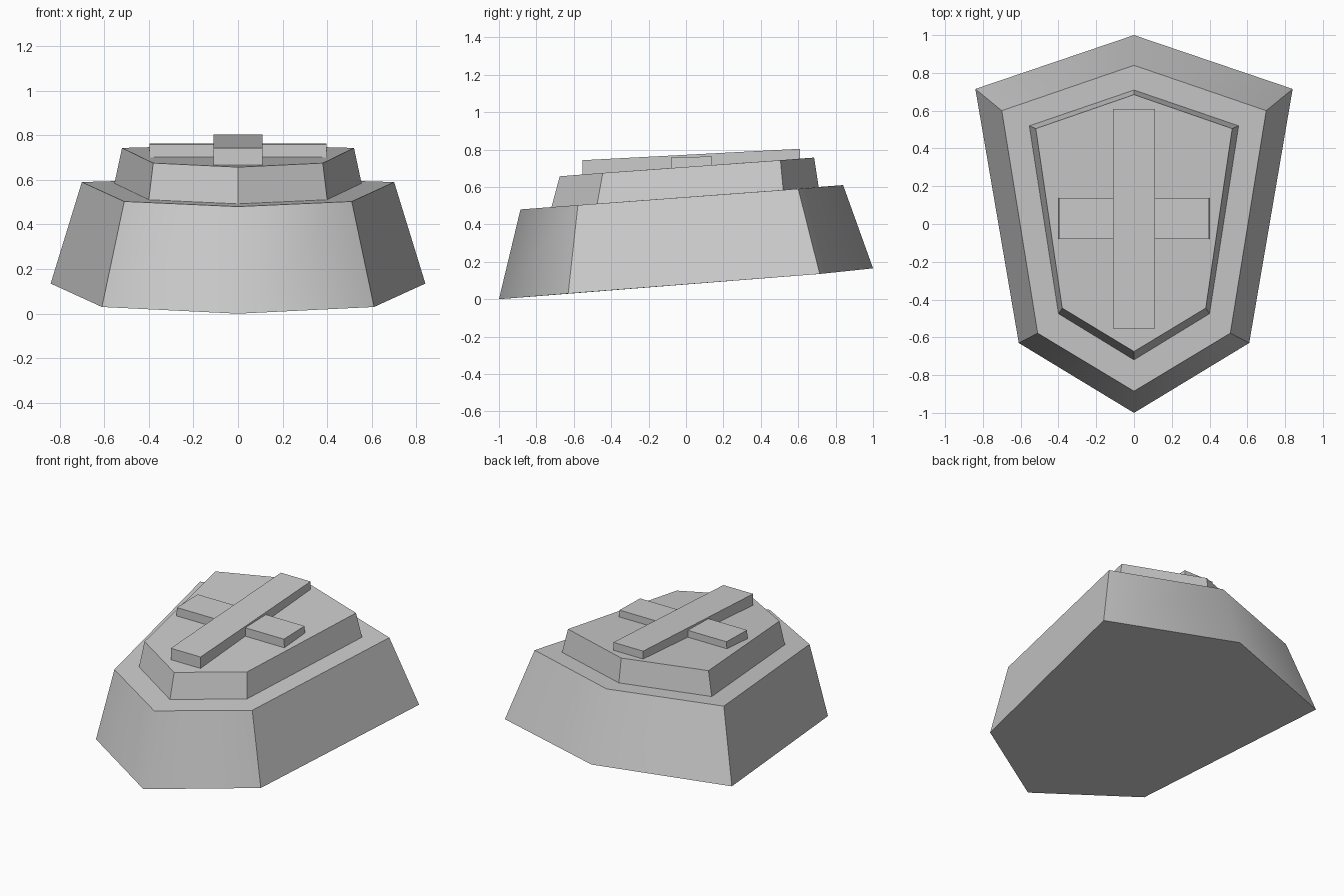
import bpy
import bmesh

if "Cube" in bpy.data.objects:
    bpy.data.objects.remove(bpy.data.objects["Cube"], do_unlink=True)

GREY = (0.6, 0.6, 0.6, 1.0)
stone = bpy.data.materials.new("stone grey")
stone.diffuse_color = GREY
stone.use_nodes = True
stone.node_tree.nodes["Principled BSDF"].inputs["Base Color"].default_value = GREY


def shield_ring(half):
    """Mirror a half outline (front point ... back point) into a closed ring."""
    return half + [(-x, y, z) for x, y, z in half[-2:0:-1]]


def bar_ring(x, front, back, z_front, z_back):
    return [(-x, front, z_front), (x, front, z_front),
            (x, back, z_back), (-x, back, z_back)]


def loft(name, lower, upper, blend_centre=False):
    """Closed solid between two matching rings."""
    bm = bmesh.new()
    low = [bm.verts.new(p) for p in lower]
    top = [bm.verts.new(p) for p in upper]
    n = len(low)
    bm.faces.new(low[::-1])
    bm.faces.new(top)
    for i in range(n):
        j = (i + 1) % n
        wall = bm.faces.new((low[i], low[j], top[j], top[i]))
        wall.smooth = blend_centre
    bmesh.ops.recalc_face_normals(bm, faces=bm.faces)
    # Only the ridges on the centre line are softened
    for e in bm.edges:
        e.smooth = blend_centre and all(abs(v.co.x) < 0.001 for v in e.verts)
    mesh = bpy.data.meshes.new(name)
    bm.to_mesh(mesh)
    bm.free()
    mesh.materials.append(stone)
    obj = bpy.data.objects.new(name, mesh)
    bpy.context.collection.objects.link(obj)
    return obj


# Large sloping shield-shaped base
loft("base",
     shield_ring([(0, -1, 0), (0.61, -0.63, 0.03), (0.84, 0.715, 0.135), (0, 1, 0.165)]),
     shield_ring([(0, -0.885, 0.48), (0.51, -0.578, 0.503), (0.7, 0.6, 0.59), (0, 0.84, 0.61)]),
     blend_centre=True)

# Smaller raised step, set slightly into the base
loft("upper_step",
     shield_ring([(0, -0.72, 0.49), (0.4, -0.475, 0.51), (0.555, 0.52, 0.58), (0, 0.71, 0.595)]),
     shield_ring([(0, -0.675, 0.657), (0.38, -0.445, 0.675), (0.52, 0.505, 0.743), (0, 0.685, 0.757)]))

# Raised cross on the sloping top
loft("long_bar",
     bar_ring(0.11, -0.553, 0.61, 0.66, 0.74),
     bar_ring(0.11, -0.553, 0.61, 0.743, 0.804))
loft("cross_bar",
     bar_ring(0.4, -0.08, 0.138, 0.69, 0.7),
     bar_ring(0.396, -0.08, 0.138, 0.758, 0.763))
